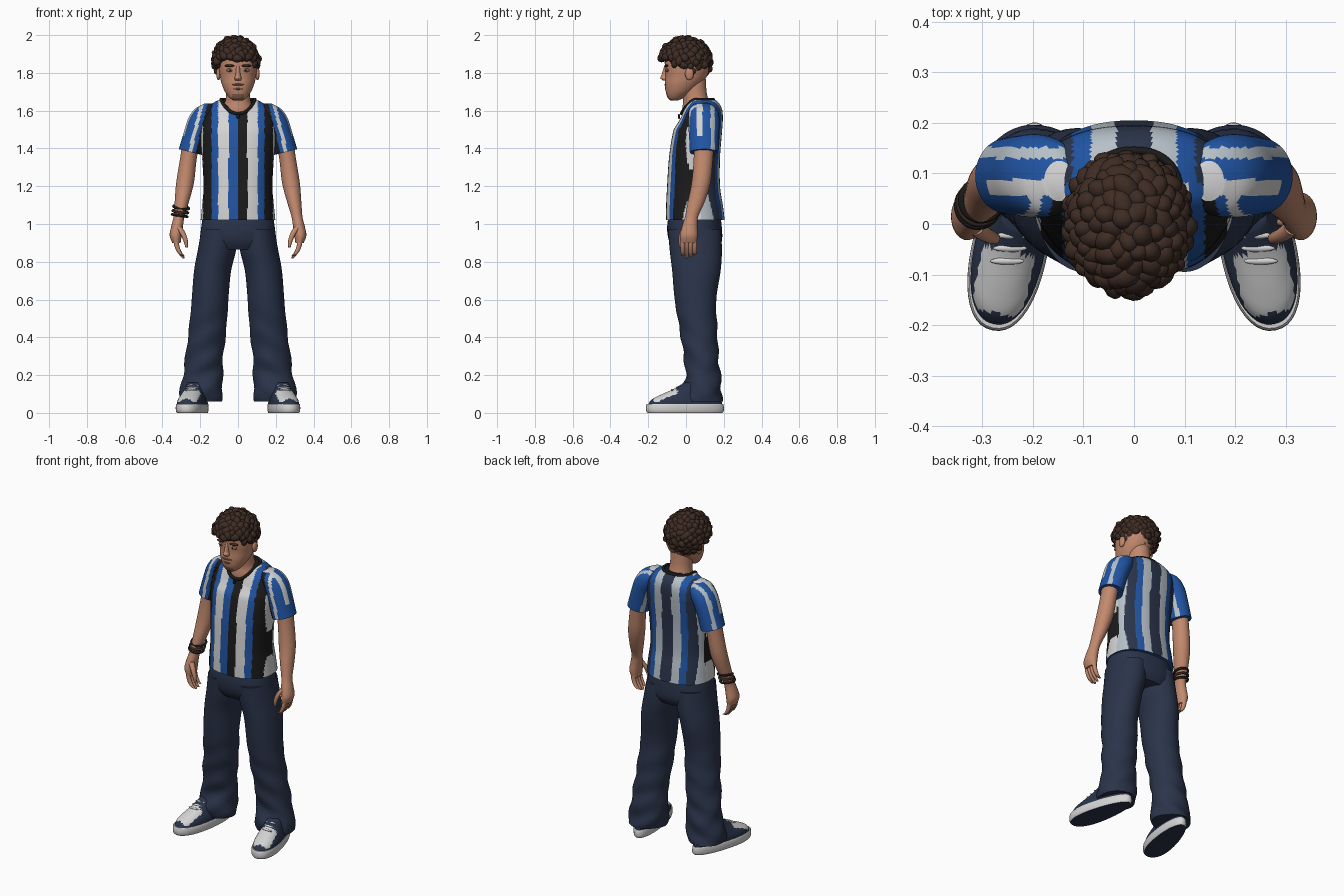
import bpy, bmesh, random
from math import sin, cos, pi, sqrt, copysign
from mathutils import Matrix, Vector, Euler

random.seed(4)
cube = bpy.data.objects.get("Cube")
if cube:
    bpy.data.objects.remove(cube)


def material(name, *rgb):
    mat = bpy.data.materials.new(name)
    mat.use_nodes = True
    mat.diffuse_color = (*rgb, 1)
    mat.node_tree.nodes["Principled BSDF"].inputs["Base Color"].default_value = (*rgb, 1)
    return mat


white = material("white", .66, .66, .66)
grey = material("pale blue grey", .47, .53, .58)
blue = material("royal blue", .015, .09, .37)
navy = material("navy", .023, .034, .068)
black = material("black", .012, .011, .011)
brown = material("hair brown", .048, .025, .017)
skin = material("skin", .54, .25, .155)
shade = material("dark skin", .25, .115, .075)

parts = []


def finish(name, bm, mats, rule=None, matrix=None):
    """Turn a bmesh into an object, colouring faces with the rule."""
    bmesh.ops.recalc_face_normals(bm, faces=bm.faces)
    for face in bm.faces:
        face.smooth = True
        if rule:
            face.material_index = mats.index(rule(face.calc_center_median(), face.normal))
    mesh = bpy.data.meshes.new(name)
    bm.to_mesh(mesh)
    bm.free()
    if matrix:
        mesh.transform(matrix)
    for mat in mats:
        mesh.materials.append(mat)
    obj = bpy.data.objects.new(name, mesh)
    bpy.context.collection.objects.link(obj)
    parts.append(obj)
    return obj


def ring_point(ring, angle, power):
    z, cx, cy, rx, ry = ring
    bend = lambda v: copysign(abs(v) ** (2 / power), v)
    return Vector((cx + rx * bend(cos(angle)), cy + ry * bend(sin(angle)), z))


def resample(rings, steps):
    """Catmull-Rom interpolation between the given rings."""
    rows, last = [], len(rings) - 1
    for i in range(last):
        a, b, c, d = (rings[min(max(i + k, 0), last)] for k in (-1, 0, 1, 2))
        for j in range(steps):
            t = j / steps
            rows.append([q + t / 2 * (r - p + t * (2 * p - 5 * q + 4 * r - s + t * (3 * (q - r) + s - p)))
                         for p, q, r, s in zip(a, b, c, d)])
    return rows + [rings[last]]


def loft(name, rings, mats, segs=32, steps=4, power=2, side=1, warp=None, rule=None, matrix=None):
    """Skin a stack of horizontal rings: (z, centre x, centre y, radius x, radius y)."""
    bm = bmesh.new()
    rows = []
    for ring in resample(rings, steps):
        row = []
        for k in range(segs):
            co = ring_point(ring, 2 * pi * k / segs, power)
            if warp:
                co = warp(co)
            co.x *= side
            row.append(bm.verts.new(co))
        rows.append(row)
    for low, high in zip(rows, rows[1:]):
        for k in range(segs):
            n = (k + 1) % segs
            bm.faces.new((low[k], low[n], high[n], high[k]))
    bm.faces.new(rows[0])
    bm.faces.new(rows[-1])
    return finish(name, bm, mats, rule, matrix)


def blob(name, loc, scale, mat):
    bm = bmesh.new()
    bmesh.ops.create_uvsphere(bm, u_segments=16, v_segments=10, radius=1)
    return finish(name, bm, [mat], matrix=Matrix.Translation(loc) @ Matrix.Diagonal((*scale, 1)))


def band(value, limits, colours):
    return colours[sum(value > limit for limit in limits)]


# Shirt with vertical stripes and a dipped neckline
def neckline(co):
    front = min(max((.06 - co.y) / .085, 0), 1)
    rise = min(max((co.z - 1.5) / .16, 0), 1)
    co.z -= .075 * front ** 2 * rise
    return co


def shirt_stripes(c, n):
    a = abs(c.x)
    if c.y > .08:
        return band(a, (.035, .085, .122, .165), (navy, grey, blue, navy, grey))
    middle = blue if c.x < 0 else black
    return band(a, (.05, .105, .14, .185), (middle, white, blue, black, white))


collar_ring = (1.66, 0, .06, .09, .085)
loft("shirt", [(1.02, 0, .05, .198, .155), (1.1, 0, .045, .19, .15), (1.2, 0, .04, .182, .14),
               (1.35, 0, .045, .19, .135), (1.48, 0, .06, .2, .13), (1.56, 0, .075, .195, .12),
               (1.61, 0, .08, .172, .11), (1.645, 0, .075, .125, .095), collar_ring],
     [white, grey, blue, navy, black], segs=160, steps=5, power=2.3, warp=neckline, rule=shirt_stripes)

# Collar cord
curve = bpy.data.curves.new("collar", "CURVE")
curve.dimensions = "3D"
curve.bevel_depth = .008
spline = curve.splines.new("POLY")
spline.points.add(47)
spline.use_cyclic_u = True
for k, point in enumerate(spline.points):
    point.co = (*neckline(ring_point(collar_ring, 2 * pi * k / 48, 2.3)), 1)
curve.materials.append(black)
collar = bpy.data.objects.new("collar", curve)
bpy.context.collection.objects.link(collar)
bpy.ops.object.select_all(action="DESELECT")
collar.select_set(True)
bpy.context.view_layer.objects.active = collar
bpy.ops.object.convert(target="MESH")
parts.append(bpy.context.object)
blob("pendant", (0, -.037, 1.57), (.008, .006, .014), black)


# Sleeves, arms and hands
def sleeve_stripes(c, n):
    if c.y < .055:
        return band(abs(c.x) - (1.6 - c.z) / 4, (.17, .19, .21), (black, blue, white, blue))
    if c.y < .088 and c.z > 1.47:
        return white
    return band(c.y, (.13, .152), (blue, grey, blue))


def hem_tilt(co):
    co.z += .25 * (co.x - .25) * min(max((1.5 - co.z) / .12, 0), 1)
    return co


for side, label in ((1, "left"), (-1, "right")):
    loft(label + "_sleeve", [(1.38, .25, .095, .064, .075), (1.48, .222, .095, .066, .08),
                             (1.56, .19, .095, .073, .082), (1.61, .165, .09, .062, .072),
                             (1.637, .148, .085, .03, .04)],
         [white, grey, blue, black], segs=64, steps=6, side=side, warp=hem_tilt, rule=sleeve_stripes)
    loft(label + "_arm", [(1.55, .21, .095, .05, .055), (1.45, .243, .095, .047, .055),
                          (1.35, .262, .092, .044, .051), (1.22, .28, .08, .047, .05),
                          (1.12, .297, .055, .038, .045), (1.04, .312, .03, .029, .035),
                          (.99, .322, .02, .031, .04), (.94, .33, .015, .032, .047),
                          (.9, .326, .014, .022, .042)], [skin], side=side)
    for k in range(4):
        y = -.017 + .021 * k
        tip = .815 + .012 * abs(k - 1.3)
        loft(f"{label}_finger_{k + 1}", [(.93, .33, y, .014, .012), (.88, .323, y, .013, .012),
                                         (.845, .306, y, .011, .011), (tip, .288, y, .006, .007)],
             [skin], segs=10, side=side)
    loft(label + "_thumb", [(.985, .315, -.006, .018, .016), (.95, .292, -.022, .015, .014),
                            (.91, .277, -.028, .012, .012), (.875, .272, -.028, .006, .007)],
         [skin], segs=12, side=side)

# Bracelets on the right wrist
for k, z in enumerate((1.045, 1.065, 1.088)):
    bpy.ops.mesh.primitive_torus_add(major_segments=28, minor_segments=8, major_radius=.041, minor_radius=.007,
                                     location=(-.309 + .004 * k, .036 + .006 * k, z), rotation=(.1 * k, .15, 0))
    bracelet = bpy.context.object
    bracelet.name = f"bracelet_{k + 1}"
    bracelet.data.materials.append(brown if k == 1 else black)
    parts.append(bracelet)

# Trousers with soft folds toward the hems
loft("trouser_seat", [(1.06, 0, .045, .183, .135), (.98, 0, .045, .195, .145), (.91, 0, .05, .2, .14),
                      (.865, 0, .052, .175, .115)], [navy], segs=48, power=2.3)


def folds(co):
    fade = min(max((.65 - co.z) * 2, 0), 1)
    co.y += .007 * fade * sin(co.z * 48 + co.x * 25)
    co.x += .005 * fade * sin(co.z * 40 + co.y * 30)
    return co


for side, label in ((1, "left"), (-1, "right")):
    loft(label + "_trouser_leg", [(.97, .1, .045, .094, .14), (.86, .112, .052, .101, .138),
                                  (.75, .135, .055, .098, .128), (.6, .148, .05, .097, .11),
                                  (.45, .16, .065, .099, .1), (.3, .178, .08, .1, .092),
                                  (.2, .186, .09, .105, .092), (.1, .196, .08, .114, .11),
                                  (.06, .2, .085, .11, .104)],
         [navy], segs=40, steps=6, side=side, warp=folds)

    # Shoes: egg-shaped sole and a navy upper with a white toe box
    def egg(co):
        co.x *= 1 - .9 * co.y
        return co

    def toe_box(c, n):
        return white if -.175 < c.y < -.05 and abs(c.x) < .052 and n.z > .35 else navy

    place = Matrix.Translation((side * .236, -.005, 0)) @ Matrix.Rotation(side * .215, 4, "Z")
    loft(label + "_sole", [(0, 0, 0, .068, .203), (.012, 0, 0, .073, .21), (.04, 0, 0, .073, .209),
                           (.048, 0, 0, .07, .205)], [white, navy], segs=48, steps=2, power=2.2, warp=egg,
         rule=lambda c, n: navy if n.z < -.8 else white, matrix=place)
    loft(label + "_shoe_upper", [(.04, 0, 0, .069, .202), (.07, 0, .008, .067, .188), (.095, 0, .03, .06, .163),
                                 (.125, 0, .06, .053, .125), (.16, 0, .085, .047, .09)],
         [navy, white], segs=64, steps=5, power=2.2, warp=egg, rule=toe_box, matrix=place)
    for k in range(3):
        blob(f"{label}_lace_{k + 1}", place @ Vector((0, -.07 + .026 * k, .121 + .012 * k)),
             (.034, .007, .006), white)

# Neck and head
loft("neck", [(1.55, 0, .06, .085, .08), (1.61, 0, .06, .084, .08), (1.65, 0, .053, .068, .068),
              (1.7, 0, .045, .062, .064), (1.78, 0, .04, .06, .064)], [skin])
loft("head", [(1.655, 0, -.062, .026, .022), (1.668, 0, -.055, .045, .042), (1.7, 0, -.035, .069, .072),
              (1.74, 0, -.016, .086, .095), (1.78, 0, 0, .095, .109), (1.83, 0, .008, .102, .12),
              (1.88, 0, .01, .1, .12), (1.93, 0, .01, .083, .098), (1.96, 0, .01, .045, .05)],
     [skin, shade], segs=48, steps=6, power=2.15,
     rule=lambda c, n: shade if c.z < 1.688 and c.y < -.07 and abs(c.x) < .03 else skin)
loft("nose", [(1.838, 0, -.1, .011, .015), (1.79, 0, -.109, .013, .02), (1.772, 0, -.114, .019, .022),
              (1.759, 0, -.106, .014, .014)], [skin], segs=16)
blob("moustache", (0, -.106, 1.738), (.032, .009, .006), shade)
blob("mouth", (0, -.103, 1.715), (.026, .009, .006), shade)
for side, label in ((1, "left"), (-1, "right")):
    blob(label + "_eyebrow", (side * .042, -.103, 1.838), (.03, .012, .007), brown)
    blob(label + "_eye_socket", (side * .04, -.099, 1.814), (.023, .009, .01), shade)
    blob(label + "_eye", (side * .04, -.104, 1.814), (.012, .007, .005), grey)
    blob(label + "_pupil", (side * .04, -.108, 1.814), (.005, .004, .005), black)
    blob(label + "_ear", (side * .103, .018, 1.795), (.012, .023, .034), skin)


# Hair: a scalp cap trimmed at the hairline, covered with curly locks
def hairline(y):
    return band(y, (-.07, .03), (1.875, 1.835, 1.765))


hair = bmesh.new()
centre = Vector((-.012, -.003, 1.865))
bmesh.ops.create_icosphere(hair, subdivisions=4, radius=1,
                           matrix=Matrix.Translation(centre) @ Matrix.Diagonal((.113, .132, .118, 1)))
bmesh.ops.delete(hair, geom=[v for v in hair.verts if v.co.z < hairline(v.co.y) - .01], context="VERTS")
count = 210
for k in range(count):
    h = 1 - 2 * (k + .5) / count
    r, turn = sqrt(1 - h * h), k * pi * (3 - sqrt(5))
    spot = centre + Vector((.106 * r * cos(turn), .125 * r * sin(turn), .108 * h))
    if spot.z < hairline(spot.y):
        continue
    spin = Euler([random.uniform(0, pi) for axis in range(3)]).to_matrix().to_4x4()
    size = random.uniform(.85, 1.1)
    bmesh.ops.create_icosphere(hair, subdivisions=2, radius=size,
                               matrix=Matrix.Translation(spot) @ spin @ Matrix.Diagonal((.033, .022, .024, 1)))
for v in hair.verts:
    v.co.z = min(v.co.z, 2)
finish("hair", hair, [brown])

# Smooth shading with sharp edges kept
bpy.ops.object.select_all(action="DESELECT")
for obj in parts:
    obj.select_set(True)
bpy.context.view_layer.objects.active = parts[0]
bpy.ops.object.shade_smooth_by_angle(angle=.8)
